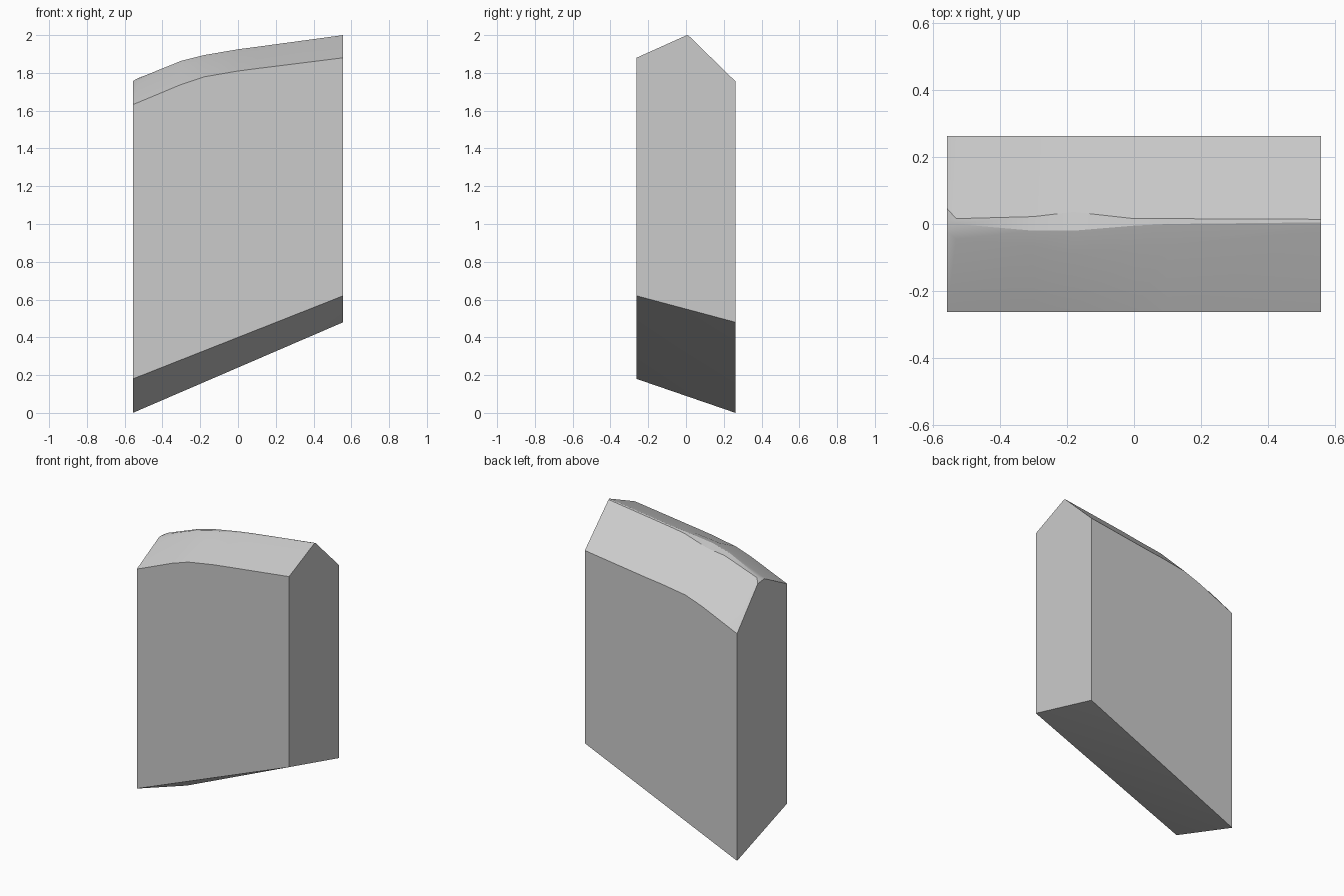
import bpy, bmesh

if "Cube" in bpy.data.objects:
    bpy.data.objects.remove(bpy.data.objects["Cube"])

HX, HY = 0.557, 0.262

# Cross-sections along x: front eave z, three crest points (y, z), back eave z
sections = [
    (-HX,   1.632, [(-0.025, 1.757), (0.010, 1.754), (0.046, 1.750)], 1.502),
    (-0.53, 1.643, [(-0.045, 1.755), (0.000, 1.771), (0.016, 1.772)], 1.514),
    (-0.30, 1.739, [(-0.066, 1.844), (-0.020, 1.864), (0.022, 1.858)], 1.615),
    (-0.18, 1.779, [(-0.090, 1.868), (-0.020, 1.894), (0.036, 1.882)], 1.657),
    (0.00,  1.810, [(-0.070, 1.900), (-0.005, 1.925), (0.016, 1.923)], 1.684),
    (0.10,  1.823, [(-0.063, 1.915), (0.000, 1.938), (0.016, 1.938)], 1.695),
    (HX,    1.880, [(-0.015, 1.991), (0.005, 2.000), (0.014, 1.997)], 1.755),
]

bm = bmesh.new()
rows = []
for x, zf, crest, zb in sections:
    pts = [(-HY, zf)] + crest + [(HY, zb)]
    rows.append([bm.verts.new((x, y, z)) for y, z in pts])

# Faceted gable top
for a, b in zip(rows, rows[1:]):
    for i in range(4):
        bm.faces.new((a[i], b[i], b[i + 1], a[i + 1]))

# Sloping, twisted underside split along its diagonal
fl = bm.verts.new((-HX, -HY, 0.18))
fr = bm.verts.new((HX, -HY, 0.62))
bl = bm.verts.new((-HX, HY, 0.0))
br = bm.verts.new((HX, HY, 0.48))
bm.faces.new((fl, bl, fr))
bm.faces.new((bl, br, fr))

# Flat front, back and end walls
bm.faces.new([fl, fr] + [r[0] for r in reversed(rows)])
bm.faces.new([br, bl] + [r[-1] for r in rows])
bm.faces.new([bl, fl] + rows[0])
bm.faces.new([fr, br] + rows[-1][::-1])
bmesh.ops.recalc_face_normals(bm, faces=bm.faces)

mesh = bpy.data.meshes.new("gabled_block")
bm.to_mesh(mesh)
bm.free()
block = bpy.data.objects.new("gabled_block", mesh)
bpy.context.collection.objects.link(block)

# Soft shading over the crest, hard edges elsewhere
bpy.context.view_layer.objects.active = block
block.select_set(True)
bpy.ops.object.shade_smooth_by_angle(angle=0.4)
